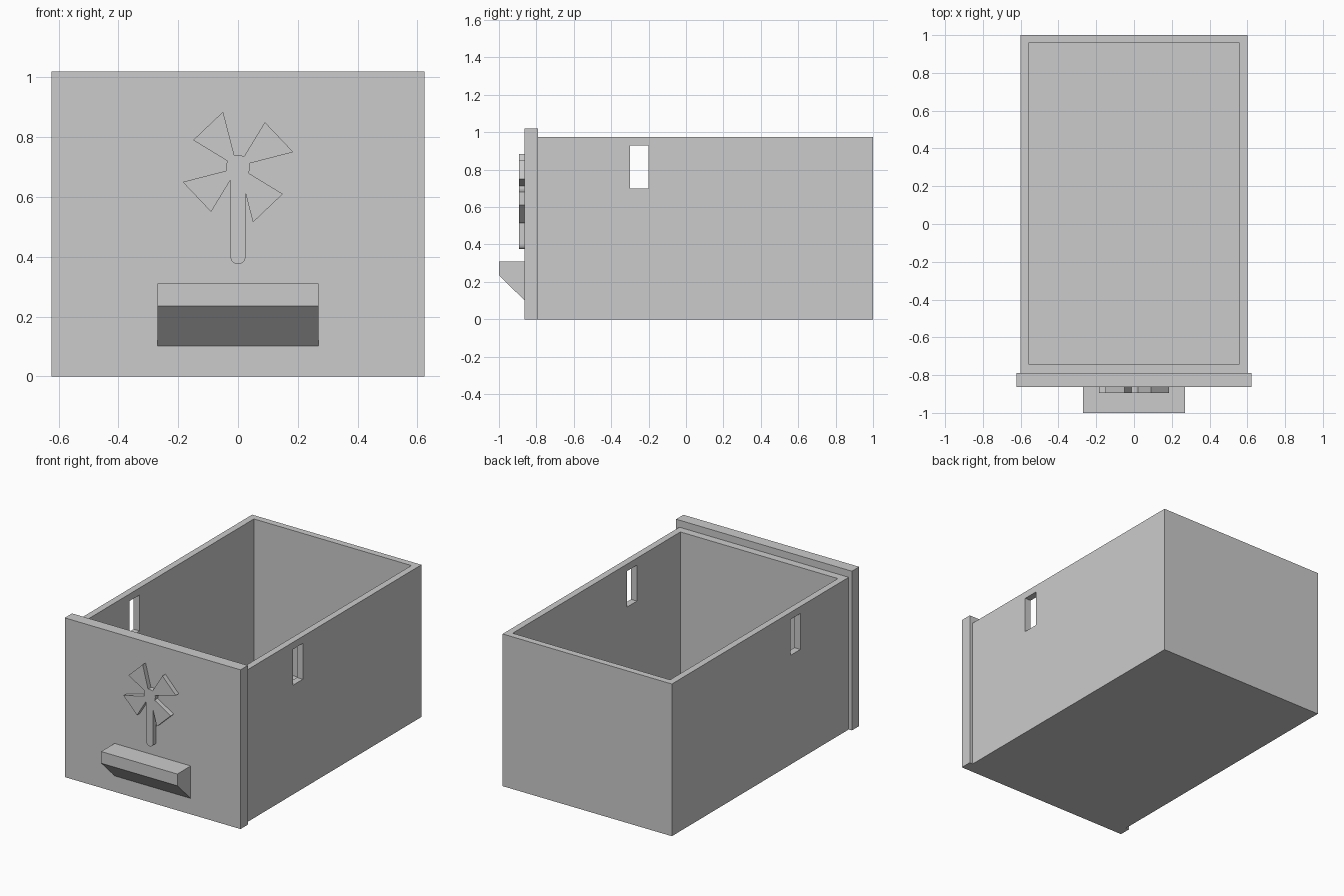
import bpy
from math import sin, cos, pi

old = bpy.data.objects.get("Cube")
if old:
    bpy.data.objects.remove(old, do_unlink=True)

grey = bpy.data.materials.new("plain grey")
grey.use_nodes = True
COLOUR = (0.6, 0.6, 0.6, 1)
grey.diffuse_color = COLOUR
grey.node_tree.nodes["Principled BSDF"].inputs["Base Color"].default_value = COLOUR


def prism(name, outline, place, start, end):
    """Extrude a 2D outline from start to end; place(u, v, w) gives the 3D point."""
    n = len(outline)
    verts = [place(u, v, w) for w in (start, end) for u, v in outline]
    faces = [tuple(range(n)), tuple(reversed(range(n, 2 * n)))]
    faces += [(i, i + n, (i + 1) % n + n, (i + 1) % n) for i in range(n)]
    mesh = bpy.data.meshes.new(name)
    mesh.from_pydata(verts, [], faces)
    mesh.materials.append(grey)
    obj = bpy.data.objects.new(name, mesh)
    bpy.context.collection.objects.link(obj)
    # Make the normals point outward
    import bmesh
    bm = bmesh.new()
    bm.from_mesh(mesh)
    bmesh.ops.recalc_face_normals(bm, faces=bm.faces)
    bm.to_mesh(mesh)
    bm.free()
    return obj


def block(name, x, y, z):
    outline = [(x[0], y[0]), (x[1], y[0]), (x[1], y[1]), (x[0], y[1])]
    return prism(name, outline, lambda u, v, w: (u, v, w), *z)


def cut(target, cutter):
    cutter.hide_render = True
    cutter.hide_viewport = True
    mod = target.modifiers.new(cutter.name, 'BOOLEAN')
    mod.operation = 'DIFFERENCE'
    mod.solver = 'EXACT'
    mod.object = cutter


# Open box with a cavity and a slot through both side walls
box = block("drawer_box", (-0.6, 0.6), (-0.79, 1), (0, 0.975))
cut(box, block("cavity_cutter", (-0.558, 0.558), (-0.74, 0.958), (0.045, 1.2)))
cut(box, block("slot_cutter", (-0.8, 0.8), (-0.3, -0.2), (0.70, 0.93)))

# Wider and taller front panel
block("front_panel", (-0.623, 0.623), (-0.864, -0.79), (0, 1.02))

# Handle with a sloped underside
profile = [(-0.864, 0.31), (-1, 0.31), (-1, 0.235), (-0.864, 0.102)]
prism("handle", profile, lambda u, v, w: (w, u, v), -0.27, 0.27)

# Raised pinwheel: four blades around a hub, with a round-ended stem
blade = [(-0.035, 0.02), (-0.15, 0.09), (-0.05, 0.185), (-0.012, 0.038)]
hub_arc = [(0.04 * sin(a), 0.04 * cos(a)) for a in (-0.1, 0.1, 0.3)]
outline = []
for turn in range(4):
    part = blade + hub_arc
    if turn == 2:
        part = blade[:3]
    for _ in range(turn):
        part = [(v, -u) for u, v in part]
    outline += part
    if turn == 2:
        outline.append((0.025, -0.087))
        outline += [(0.025 * cos(i * pi / 12), -0.3 - 0.025 * sin(i * pi / 12))
                    for i in range(13)]
        outline.append((-0.025, -0.043))
        blade = [(-0.043, 0.025)] + blade[1:]
prism("pinwheel", outline, lambda u, v, w: (u, w, v + 0.7), -0.894, -0.864)
